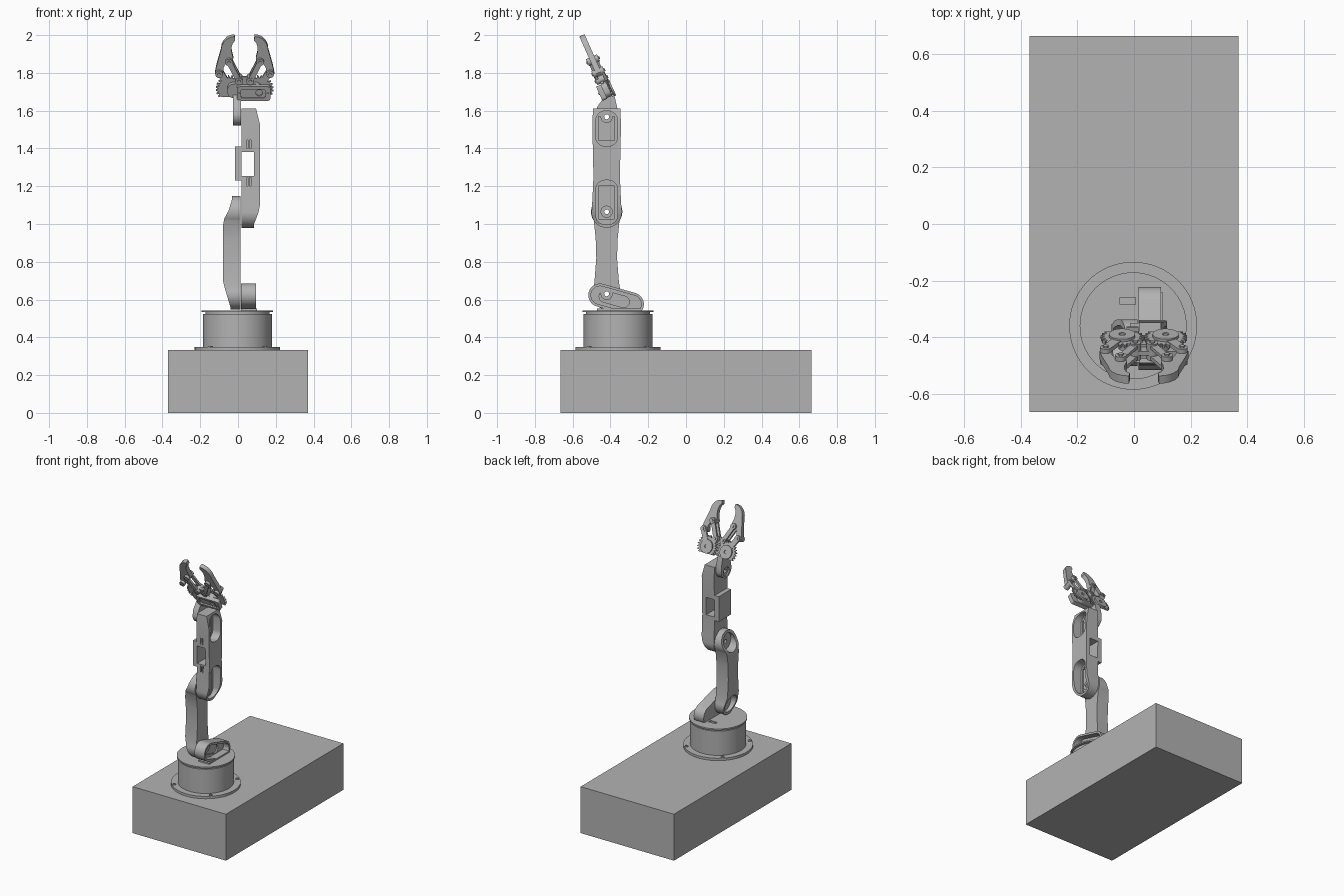
import bpy, bmesh, math
from mathutils import Matrix, Vector

cube = bpy.data.objects.get("Cube")
if cube:
    bpy.data.objects.remove(cube, do_unlink=True)

grey = bpy.data.materials.new("machine_grey")
grey.use_nodes = True
GREY = (0.45, 0.45, 0.45, 1)
grey.diffuse_color = GREY
grey.node_tree.nodes["Principled BSDF"].inputs["Base Color"].default_value = GREY

AXES = {"x": lambda p, d: (d, p[0], p[1]),
        "y": lambda p, d: (p[0], d, p[1]),
        "z": lambda p, d: (p[0], p[1], d)}


# Outline helpers
def arc(c, r, a, b, n=16):
    steps = [math.radians(a + (b - a) * i / n) for i in range(n + 1)]
    return [(c[0] + r * math.cos(t), c[1] + r * math.sin(t)) for t in steps]


def circle(c, r, n=40):
    return arc(c, r, 0, 360, n)[:-1]


def stadium(p, q, r):
    a = math.degrees(math.atan2(q[1] - p[1], q[0] - p[0]))
    return arc(q, r, a - 90, a + 90) + arc(p, r, a + 90, a + 270)


def rounded(x0, z0, x1, z1, r):
    return (arc((x1 - r, z1 - r), r, 0, 90, 8) + arc((x0 + r, z1 - r), r, 90, 180, 8)
            + arc((x0 + r, z0 + r), r, 180, 270, 8) + arc((x1 - r, z0 + r), r, 270, 360, 8))


def rect(x0, z0, x1, z1):
    return [(x0, z0), (x1, z0), (x1, z1), (x0, z1)]


# Solid helpers
def prism(name, pts, axis, a, b):
    bm = bmesh.new()
    face = bm.faces.new([bm.verts.new(AXES[axis](p, a)) for p in pts])
    ext = bmesh.ops.extrude_face_region(bm, geom=[face])
    move = Vector(AXES[axis]((0, 0), b - a))
    bmesh.ops.translate(bm, vec=move, verts=[g for g in ext["geom"] if isinstance(g, bmesh.types.BMVert)])
    bmesh.ops.recalc_face_normals(bm, faces=bm.faces)
    me = bpy.data.meshes.new(name)
    bm.to_mesh(me)
    bm.free()
    me.materials.append(grey)
    ob = bpy.data.objects.new(name, me)
    bpy.context.collection.objects.link(ob)
    return ob


def combine(ob, operation, *tools):
    for tool in tools:
        mod = ob.modifiers.new("cut", "BOOLEAN")
        mod.operation, mod.object, mod.solver = operation, tool, "EXACT"
        bpy.context.view_layer.update()
        dg = bpy.context.evaluated_depsgraph_get()
        me = bpy.data.meshes.new_from_object(ob.evaluated_get(dg))
        ob.modifiers.clear()
        ob.data = me
        bpy.data.objects.remove(tool, do_unlink=True)
    return ob


def cut(ob, *tools):
    return combine(ob, "DIFFERENCE", *tools)


def cutter(pts, axis, a, b):
    return prism("cutter", pts, axis, a, b)


# Plinth with lid
prism("plinth", rect(-0.37, -0.665, 0.37, 0.665), "z", 0, 0.295)
prism("plinth_lid", rect(-0.37, -0.665, 0.37, 0.665), "z", 0.295, 0.333)

# Turntable
C = (-0.003, -0.36)
prism("flange", circle(C, 0.226, 64), "z", 0.333, 0.35)
prism("drum", circle(C, 0.182, 64), "z", 0.35, 0.524)
prism("drum_gap", circle(C, 0.17, 64), "z", 0.524, 0.533)
top = prism("turntable_top", circle(C, 0.189, 64), "z", 0.533, 0.543)
cut(top, cutter(rect(-0.05, -0.285, 0.005, -0.26), "z", 0.535, 0.6))
for sx in (-1, 1):
    for sy in (-1, 1):
        p = (C[0] + sx * 0.144, C[1] + sy * 0.152)
        bolt = prism("flange_bolt", circle(p, 0.012, 16), "z", 0.35, 0.355)
        cut(bolt, cutter(circle(p, 0.007, 6), "z", 0.352, 0.4))

# Joint axes in (y, z)
SHOULDER, ELBOW, WRIST = (-0.42, 0.63), (-0.42, 1.065), (-0.42, 1.567)


def axle_hole(p):
    return cutter(circle(p, 0.013, 16), "x", -0.3, 0.3)


def axle_ring(p, x):
    ring = prism("axle_ring", circle(p, 0.032), "x", x - 0.002, x + 0.008)
    cut(ring, axle_hole(p))


# Shoulder bracket with open pocket
lo = (-0.285, 0.575)
hi = (-0.455, 0.623)
bracket = prism("shoulder_bracket", stadium(lo, hi, 0.062), "x", 0.016, 0.095)
cut(bracket, cutter(stadium(lo, hi, 0.048), "x", 0.05, 0.2),
    cutter(stadium((-0.33, 0.588), (-0.43, 0.616), 0.03), "x", 0.04, 0.2),
    axle_hole(SHOULDER))
axle_ring(SHOULDER, 0.04)
prism("bracket_foot", rect(0.016, -0.47, 0.1, -0.24), "z", 0.54, 0.553)

# Upper arm: front outline crossed with side outline
y0 = -0.42
upper = prism("upper_arm", [(0.012, 0.5), (0.012, 1.2), (-0.03, 1.2), (-0.032, 1.13), (-0.05, 1.07),
                            (-0.072, 1.03), (-0.08, 0.99), (-0.08, 0.7), (-0.07, 0.66), (-0.04, 0.56),
                            (-0.04, 0.5)], "y", -0.7, -0.1)
side = (arc(ELBOW, 0.083, -35, 215, 32) + [(y0 - 0.058, 0.92), (y0 - 0.055, 0.82), (y0 - 0.065, 0.69)]
        + arc((y0, 0.625), 0.077, 160, 380, 32) + [(y0 + 0.065, 0.69), (y0 + 0.055, 0.82), (y0 + 0.058, 0.92)])
combine(upper, "INTERSECT", cutter(side, "x", -0.3, 0.3))
for p in (SHOULDER, ELBOW):
    cut(upper, cutter(circle(p, 0.062), "x", -0.3, -0.018), axle_hole(p))

# Forearm: servo housing with window and two pockets
fore = prism("forearm", [(0.018, 0.9), (0.08, 0.9), (0.085, 1.0), (0.108, 1.06), (0.116, 1.1), (0.116, 1.53),
                         (0.095, 1.612), (0.018, 1.612)], "y", -0.7, -0.1)
side = (arc((y0, 1.06), 0.08, 180, 360, 32)
        + [(y0 + 0.076, 1.12), (y0 + 0.07, 1.25), (y0 + 0.076, 1.53), (y0 + 0.072, 1.612),
           (y0 - 0.072, 1.612), (y0 - 0.076, 1.53), (y0 - 0.07, 1.25), (y0 - 0.076, 1.12)])
combine(fore, "INTERSECT", cutter(side, "x", -0.3, 0.3))
cut(fore, cutter(rect(0.019, 1.255, 0.085, 1.38), "y", -0.7, -0.1))
for z0, z1, joint in ((1.412, 1.598, WRIST), (0.997, 1.232, ELBOW)):
    cut(fore, cutter(rounded(y0 - 0.058, z0, y0 + 0.058, z1, 0.05), "x", 0.055, 0.3),
        cutter(rect(y0 - 0.042, z0 + 0.03, y0 + 0.042, z1 - 0.03), "x", 0.045, 0.3),
        axle_hole(joint))
    axle_ring(joint, 0.045)
    for dy in (-0.022, 0.022):
        for z in (z0 + 0.018, z1 - 0.018):
            prism("pocket_screw", circle((y0 + dy, z), 0.007, 12), "x", 0.054, 0.06)
for x in (0.047, 0.062):
    for z in (1.2, 1.4):
        cut(fore, cutter(rect(x, z, x + 0.006, z + 0.045), "y", -0.7, y0 - 0.062))
prism("window_side_wall", rect(-0.015, y0 - 0.07, 0.019, y0 + 0.07), "z", 1.23, 1.41)

# Wrist disc and neck
wrist = prism("wrist", arc((y0, 1.58), 0.058, 180, 360) + [(y0 + 0.056, 1.615), (y0 + 0.04, 1.685),
                                                        (y0 - 0.005, 1.685), (y0 - 0.05, 1.62)], "x", -0.026, 0.016)
cut(wrist, axle_hole(WRIST), cutter(circle(WRIST, 0.032), "x", -0.3, -0.015))

# Gripper, built upright then tilted forward
gripper = []


def grip(name, pts, a, b):
    ob = prism(name, pts, "y", a, b)
    gripper.append(ob)
    return ob


palm = grip("palm_plate", rounded(-0.09, -0.03, 0.09, 0.05, 0.03), -0.014, 0.014)
grip("palm_tip", [(-0.05, 0.04), (0.05, 0.04), (0.04, 0.09), (-0.04, 0.09)], -0.012, 0.004)
servo = grip("servo_plate", rounded(-0.04, -0.034, 0.136, 0.048, 0.014), -0.042, -0.014)
cut(servo, cutter(rounded(-0.02, -0.018, 0.11, 0.032, 0.01), "y", -0.1, -0.032),
    cutter(circle((0.077, 0.008), 0.018, 24), "y", -0.1, -0.024))
for x in (-0.03, 0.123):
    grip("servo_screw", circle((x, 0.008), 0.006, 12), -0.046, -0.04)

finger = [(0.157, 0.11), (0.15, 0.15), (0.14, 0.19), (0.125, 0.247), (0.122, 0.27), (0.112, 0.292),
          (0.095, 0.312), (0.075, 0.323), (0.053, 0.327), (0.05, 0.303), (0.062, 0.288), (0.069, 0.265),
          (0.068, 0.235), (0.06, 0.2), (0.062, 0.178), (0.08, 0.163), (0.1, 0.168), (0.112, 0.145), (0.115, 0.11),
          (0.135, 0.095)]
for s in (-1, 1):
    def m(x, z):
        return (s * x, z)
    gear_c, knuckle = m(0.077, 0.009), m(0.135, 0.114)
    link_base, finger_pin = m(0.03, 0.073), m(0.082, 0.183)
    grip("finger", [m(*p) for p in finger], -0.015, 0.015)
    # Toothed gear with round hub
    teeth = []
    for i in range(24):
        for k, r in ((0, 0.062), (0.3, 0.076), (0.55, 0.076), (0.8, 0.062)):
            t = (i + k) * math.tau / 24
            teeth.append((gear_c[0] + r * math.cos(t), gear_c[1] + r * math.sin(t)))
    gear = grip("gear", [p for p in teeth], 0.014, 0.026)
    cut(gear, cutter(rect(-0.4, -0.4, 0.4, gear_c[1] - 0.045), "y", -0.1, 0.1))
    hub = grip("gear_hub", circle(gear_c, 0.046), 0.026, 0.036)
    cut(hub, cutter(circle(gear_c, 0.012, 20), "y", 0.03, 0.1))
    grip("drive_link", stadium(gear_c, knuckle, 0.018), 0.014, 0.03)
    grip("inner_link_front", stadium(link_base, finger_pin, 0.014), -0.028, -0.014)
    grip("inner_link_back", stadium(link_base, finger_pin, 0.014), 0.014, 0.026)
    for p in (knuckle, link_base, finger_pin):
        grip("pivot_pin", circle(p, 0.02, 24), -0.032, 0.032)
        grip("pivot_bolt", circle(p, 0.01, 6), -0.038, 0.038)

tilt = Matrix.Translation((0.035, -0.418, 1.70)) @ Matrix.Rotation(math.radians(24), 4, "X")
for ob in gripper:
    ob.data.transform(tilt)

# Smooth round walls, crisp edges
for ob in bpy.context.collection.objects:
    if ob.type == "MESH" and ob.data.materials and ob.data.materials[0] == grey:
        ob.select_set(True)
        bpy.context.view_layer.objects.active = ob
bpy.ops.object.shade_smooth_by_angle(angle=math.radians(30))
